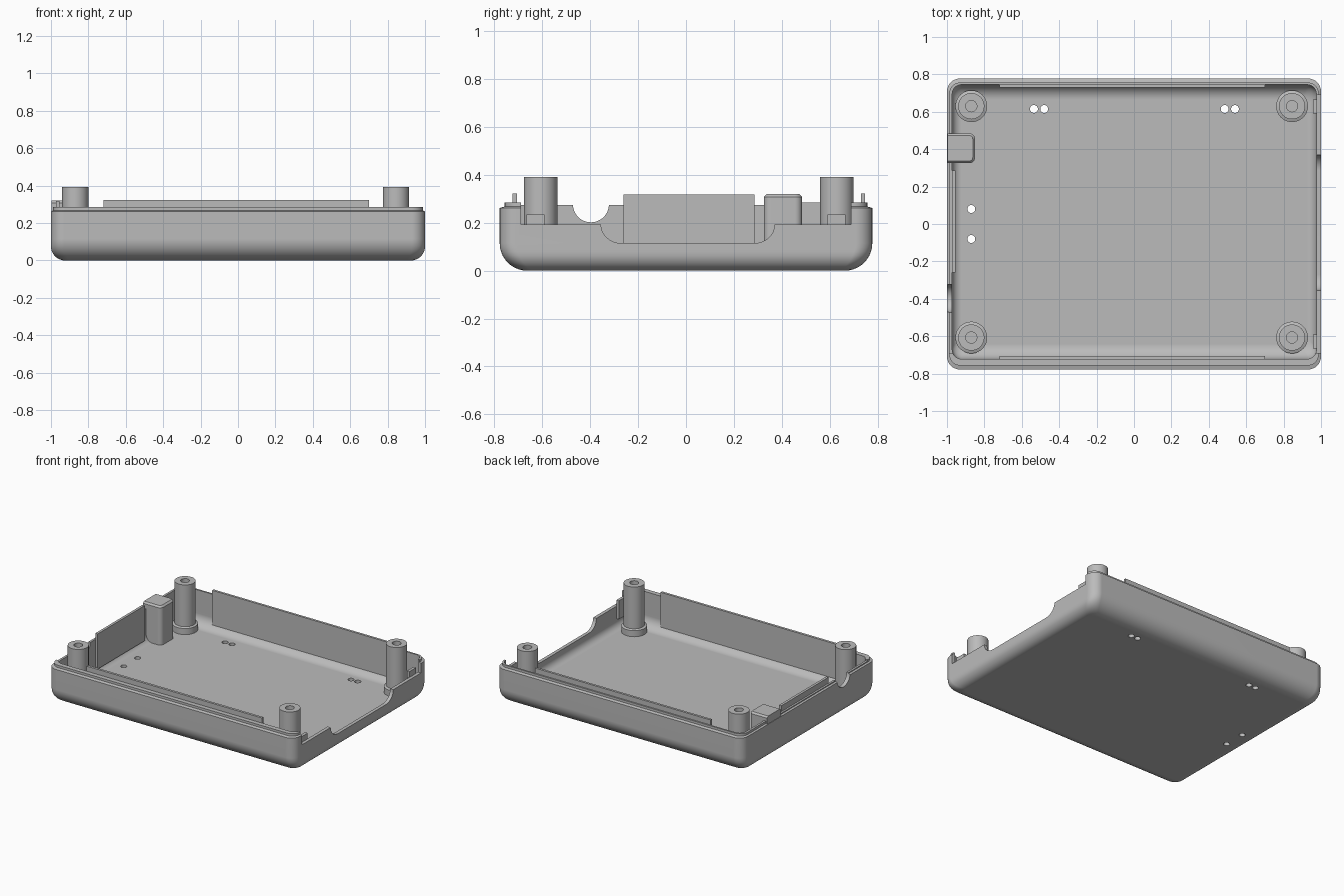
import bpy, bmesh, math
from mathutils import Matrix, Vector

cube = bpy.data.objects.get("Cube")
if cube:
    bpy.data.objects.remove(cube, do_unlink=True)

grey = bpy.data.materials.new("plain grey")
grey.use_nodes = True
grey.diffuse_color = (0.5, 0.5, 0.5, 1)
grey.node_tree.nodes["Principled BSDF"].inputs["Base Color"].default_value = (0.5, 0.5, 0.5, 1)

FLOOR = 0.035


def finish(bm, name):
    bmesh.ops.recalc_face_normals(bm, faces=bm.faces)
    mesh = bpy.data.meshes.new(name)
    bm.to_mesh(mesh)
    bm.free()
    mesh.materials.append(grey)
    ob = bpy.data.objects.new(name, mesh)
    bpy.context.collection.objects.link(ob)
    return ob


def activate(ob):
    bpy.ops.object.select_all(action='DESELECT')
    ob.select_set(True)
    bpy.context.view_layer.objects.active = ob


def smooth(ob):
    activate(ob)
    bpy.ops.object.shade_smooth_by_angle(angle=math.radians(30))
    mod = ob.modifiers.new("even shading", 'WEIGHTED_NORMAL')
    mod.keep_sharp = True


def box(name, x0, x1, y0, y1, z0, z1):
    bm = bmesh.new()
    bmesh.ops.create_cube(bm, size=1)
    for v in bm.verts:
        v.co = Vector((x0 if v.co.x < 0 else x1,
                       y0 if v.co.y < 0 else y1,
                       z0 if v.co.z < 0 else z1))
    return finish(bm, name)


def cylinder(name, r, depth, matrix, segments=32):
    bm = bmesh.new()
    bmesh.ops.create_cone(bm, cap_ends=True, segments=segments,
                          radius1=r, radius2=r, depth=depth, matrix=matrix)
    return finish(bm, name)


def cut(ob, cutter):
    mod = ob.modifiers.new("cut", 'BOOLEAN')
    mod.operation = 'DIFFERENCE'
    mod.solver = 'EXACT'
    mod.object = cutter
    activate(ob)
    bpy.ops.object.modifier_apply(modifier=mod.name)
    bpy.data.objects.remove(cutter, do_unlink=True)


# Tray shell, lofted through rounded rectangles from outside to inside
def ring(bm, x0, x1, y0, y1, r, z):
    verts = []
    corners = ((x1 - r, y1 - r), (x0 + r, y1 - r), (x0 + r, y0 + r), (x1 - r, y0 + r))
    for q, (cx, cy) in enumerate(corners):
        for i in range(9):
            a = math.pi / 2 * (q + i / 8)
            verts.append(bm.verts.new((cx + r * math.cos(a), cy + r * math.sin(a), z)))
    return verts


def inset(r, h):
    return r - math.sqrt(max(r * r - (r - h) ** 2, 0)) if h < r else 0


def curve_rings(bm, x0, x1, y0, y1, corner, rx, ry, base):
    rings = []
    for i in range(11):
        h = ry * (1 - math.cos(math.pi / 2 * i / 10))
        dx, dy = inset(rx, h), inset(ry, h)
        rings.append(ring(bm, x0 + dx, x1 - dx, y0 + dy, y1 - dy,
                          corner - 0.4 * dx, base + h))
    return rings


bm = bmesh.new()
loops = curve_rings(bm, -1, 1, -0.778, 0.778, 0.07, 0.075, 0.115, 0)
loops.append(ring(bm, -1, 1, -0.778, 0.778, 0.07, 0.262))
loops.append(ring(bm, -0.988, 0.988, -0.757, 0.757, 0.06, 0.268))
loops.append(ring(bm, -0.988, 0.988, -0.757, 0.757, 0.06, 0.285))
loops.append(ring(bm, -0.972, 0.975, -0.722, 0.745, 0.05, 0.285))
loops += reversed(curve_rings(bm, -0.972, 0.975, -0.722, 0.745, 0.05, 0.05, 0.08, FLOOR))
for a, b in zip(loops, loops[1:]):
    for i in range(len(a)):
        j = (i + 1) % len(a)
        bm.faces.new((a[i], a[j], b[j], b[i]))
bm.faces.new(loops[0])
bm.faces.new(loops[-1])
tray = finish(bm, "tray_shell")

# Lowered side wall with a deeper rounded dip
top, low, deep = 0.5, 0.192, 0.115
profile = [(-0.69, top), (-0.69, low)]
for i in range(9):
    a = math.pi / 2 * i / 8
    profile.append((-0.27 - 0.085 * math.cos(a), low - (low - deep) * math.sin(a)))
for i in range(9):
    a = math.pi / 2 * i / 8
    profile.append((0.285 + 0.085 * math.sin(a), low - (low - deep) * math.cos(a)))
profile += [(0.69, low), (0.69, top)]
bm = bmesh.new()
face = bm.faces.new([bm.verts.new((0.93, y, z)) for y, z in profile])
ext = bmesh.ops.extrude_face_region(bm, geom=[face])
bmesh.ops.translate(bm, vec=(0.2, 0, 0),
                    verts=[g for g in ext["geom"] if isinstance(g, bmesh.types.BMVert)])
cut(tray, finish(bm, "dip_cutter"))

# Round cable notch and slightly lowered rim on the opposite wall
cut(tray, box("rim_cutter", -1.1, -0.94, -0.69, 0.33, 0.275, 0.5))
cut(tray, cylinder("notch_cutter", 0.075, 0.2,
                   Matrix.Translation((-1, -0.397, 0.277)) @ Matrix.Rotation(math.pi / 2, 4, 'Y'), 48))

# Small holes through the floor
for x, y in ((-0.535, 0.615), (-0.48, 0.615), (0.485, 0.615),
             (0.54, 0.615), (-0.87, 0.08), (-0.87, -0.08)):
    cut(tray, cylinder("hole_cutter", 0.021, 0.3, Matrix.Translation((x, y, 0)), 24))
smooth(tray)


# Screw posts with collars and blind bores
def post(name, x, y):
    outline = ((0, 0.03), (0.085, 0.03), (0.085, 0.08), (0.07, 0.086),
               (0.07, 0.392), (0.03, 0.392), (0.03, 0.12), (0, 0.12))
    bm = bmesh.new()
    verts = [bm.verts.new((r, 0, z)) for r, z in outline]
    edges = [bm.edges.new(pair) for pair in zip(verts, verts[1:])]
    bmesh.ops.spin(bm, geom=verts + edges, cent=(0, 0, 0), axis=(0, 0, 1),
                   angle=math.tau, steps=40, use_merge=True)
    bmesh.ops.remove_doubles(bm, verts=bm.verts, dist=0.0005)
    bmesh.ops.translate(bm, verts=bm.verts, vec=(x, y, 0))
    smooth(finish(bm, name))


for side, x in (("right", -0.87), ("left", 0.845)):
    for end, y in (("front", -0.607), ("back", 0.63)):
        post(f"{end}_{side}_post", x, y)

# Thin upright panels that locate the lid
box("front_panel", -0.72, 0.70, -0.724, -0.706, 0.06, 0.322)
box("back_panel", -0.72, 0.70, 0.73, 0.747, 0.06, 0.322)
box("side_panel", -0.974, -0.955, -0.26, 0.285, 0.06, 0.318)

# Clip tabs behind the lowered wall
for end, y in (("front", -0.628), ("back", 0.628)):
    box(f"{end}_clip_tab", 0.957, 0.978, y - 0.038, y + 0.038, 0.1, 0.235)

# Rounded block standing against the side wall
block = box("button_block", -0.998, -0.85, 0.325, 0.485, 0.262, 0.32)
column = box("button_column", -0.985, -0.85, 0.325, 0.485, 0.03, 0.262)
for ob in (block, column):
    bm = bmesh.new()
    bm.from_mesh(ob.data)
    upright = [e for e in bm.edges
               if all(v.co.x > -0.9 for v in e.verts)
               and abs(e.verts[0].co.z - e.verts[1].co.z) > 0.01]
    bmesh.ops.bevel(bm, geom=upright, offset=0.03, segments=6, profile=0.5, affect='EDGES')
    if ob is block:
        rim = [e for e in bm.edges
               if all(v.co.z > 0.31 for v in e.verts)
               and any(v.co.x > -0.9 for v in e.verts)]
        bmesh.ops.bevel(bm, geom=rim, offset=0.012, segments=1, affect='EDGES')
    bm.to_mesh(ob.data)
    bm.free()
    smooth(ob)
